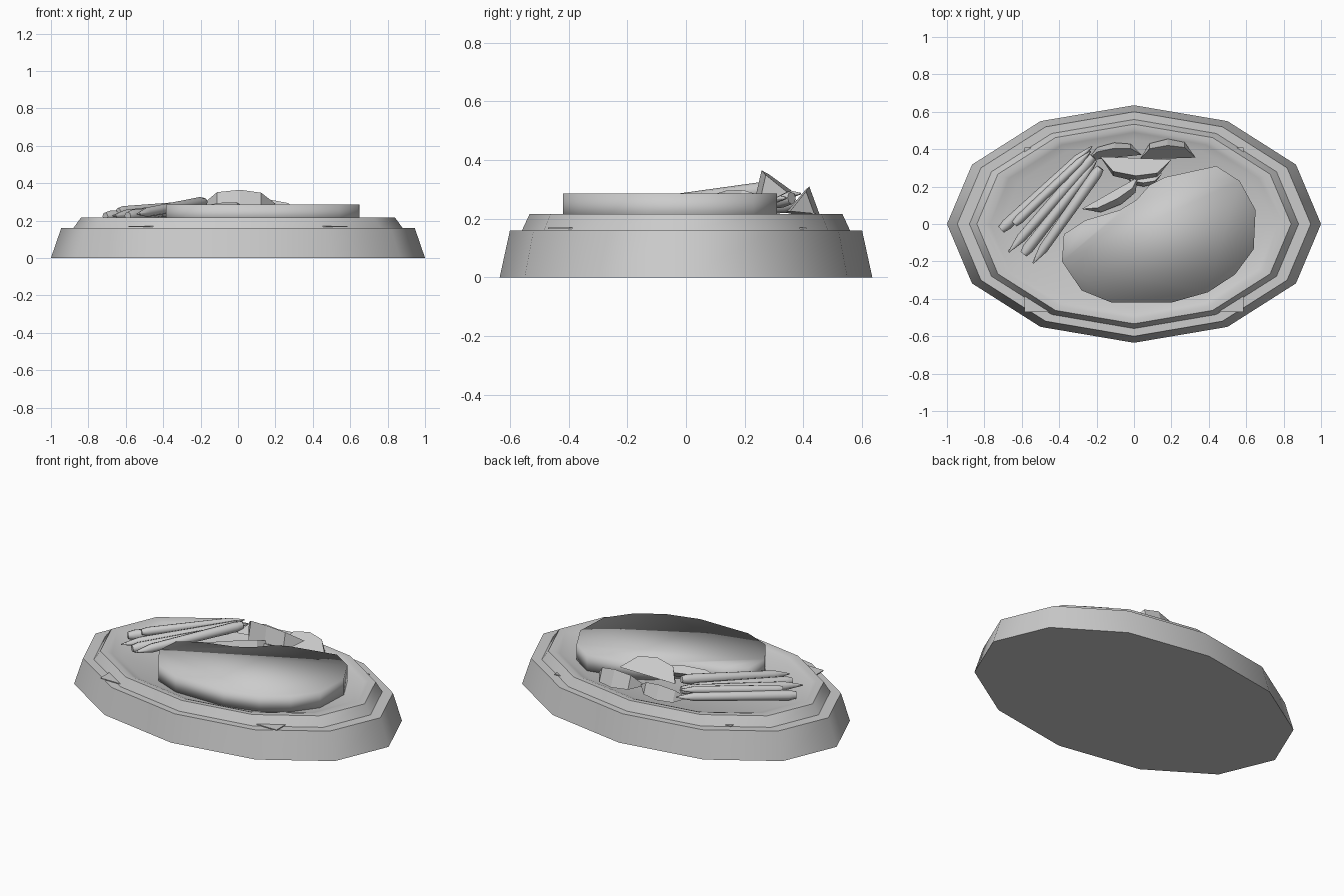
import bpy
import bmesh
from math import sin, cos, pi, radians
from mathutils import Vector

cube = bpy.data.objects.get("Cube")
if cube:
    bpy.data.objects.remove(cube)

grey = bpy.data.materials.new("plain grey")
grey.use_nodes = True
colour = (0.6, 0.6, 0.6, 1)
grey.diffuse_color = colour
grey.node_tree.nodes["Principled BSDF"].inputs["Base Color"].default_value = colour


def finish(name, bm, angle=None):
    """Turn a bmesh into an object; angle limits the smooth shading."""
    bmesh.ops.recalc_face_normals(bm, faces=bm.faces)
    mesh = bpy.data.meshes.new(name)
    for f in bm.faces:
        f.smooth = angle is not None
    bm.to_mesh(mesh)
    bm.free()
    if angle is not None and angle < 180:
        mesh.set_sharp_from_angle(angle=radians(angle))
    mesh.materials.append(grey)
    obj = bpy.data.objects.new(name, mesh)
    bpy.context.collection.objects.link(obj)
    return obj


def loft(bm, rings):
    """Skin a list of closed rings and cap both ends."""
    rings = [[bm.verts.new(p) for p in ring] for ring in rings]
    n = len(rings[0])
    for lo, hi in zip(rings, rings[1:]):
        for i in range(n):
            j = (i + 1) % n
            bm.faces.new((lo[i], lo[j], hi[j], hi[i]))
    bm.faces.new(rings[0])
    bm.faces.new(rings[-1])


# Oval twelve-sided plate on a stepped stand: (scale, height) profile
profile = [(1, 0), (0.945, 0.16), (0.88, 0.16), (0.84, 0.215), (0.8, 0.215),
           (0.77, 0.208), (0.71, 0.19)]
bm = bmesh.new()
loft(bm, [[(s * cos(i * pi / 6), 0.635 * s * sin(i * pi / 6), z) for i in range(12)]
          for s, z in profile])
finish("plate", bm, 50)

# Thin rectangular liner whose corners poke out of the stand
bm = bmesh.new()
loft(bm, [[(-0.585, -0.47, z), (0.585, -0.47, z), (0.585, 0.41, z), (-0.585, 0.41, z)]
          for z in (0.165, 0.17)])
finish("liner", bm)

# Thick slab of meat, softly shaded over its rim
outline = [(-0.375, -0.055), (-0.385, -0.2), (-0.28, -0.355), (-0.12, -0.42), (0.2, -0.42),
           (0.395, -0.365), (0.54, -0.27), (0.64, -0.135), (0.65, 0.075), (0.565, 0.23),
           (0.44, 0.31), (0.165, 0.25), (0.085, 0.21), (0.015, 0.13), (-0.075, 0.075),
           (-0.26, 0.02)]
bm = bmesh.new()
loft(bm, [[(x, y, z) for x, y in outline] for z in (0.185, 0.285)])
finish("steak", bm, 180)


def stick(name, thick_end, tip, radius=0.03, sides=8):
    """Vegetable stick with a blunt end and a pointed tip."""
    a, b = Vector(thick_end), Vector(tip)
    turn = (b - a).to_track_quat('Z', 'Y')
    rings = []
    for t, r in ((0, 0.7), (0.06, 1), (0.85, 0.85), (1, 0.12)):
        rings.append([a.lerp(b, t) + turn @ Vector((cos(k * 2 * pi / sides),
                                                    sin(k * 2 * pi / sides), 0)) * r * radius
                      for k in range(sides)])
    bm = bmesh.new()
    loft(bm, rings)
    finish(name, bm, 50)


stick("stick_1", (-0.71, -0.03, 0.222), (-0.225, 0.415, 0.25))
stick("stick_2", (-0.22, 0.36, 0.27), (-0.67, -0.15, 0.225))
stick("stick_3", (-0.59, -0.16, 0.225), (-0.2, 0.34, 0.27))
stick("stick_4", (-0.18, 0.3, 0.3), (-0.54, -0.21, 0.235))
stick("stick_5", (-0.64, 0.0, 0.25), (-0.23, 0.39, 0.285), 0.025)


def wedge(name, a, b, u, v):
    """Segment with straight edge a-b and two half-moon faces bulging along u and v."""
    a, b, u, v = map(Vector, (a, b, u, v))
    bm = bmesh.new()
    va, vb = bm.verts.new(a), bm.verts.new(b)
    arcs = [[bm.verts.new(a.lerp(b, t) + d * h)
             for t, h in ((0.18, 0.8), (0.5, 1), (0.8, 0.8))] for d in (u, v)]
    p, q = arcs
    bm.faces.new([va] + p + [vb])
    bm.faces.new([va] + q + [vb])
    for i in range(2):
        bm.faces.new((p[i], p[i + 1], q[i + 1], q[i]))
    bm.faces.new((va, p[0], q[0]))
    bm.faces.new((vb, p[2], q[2]))
    finish(name, bm)


wedge("wedge_centre", (-0.18, 0.36, 0.295), (0.2, 0.345, 0.29),
      (0, -0.095, 0.072), (0, -0.125, -0.06))
wedge("wedge_back", (0.03, 0.345, 0.225), (0.33, 0.355, 0.225),
      (0, 0.07, 0.085), (0, 0.105, -0.01))
wedge("wedge_side", (-0.25, 0.34, 0.22), (0.04, 0.37, 0.235),
      (0, 0.05, 0.06), (0, 0.08, -0.02))
wedge("wedge_front", (-0.28, 0.08, 0.25), (0.02, 0.25, 0.28),
      (0.04, -0.03, 0.03), (0.06, -0.06, -0.06))
wedge("wedge_under", (-0.05, 0.27, 0.25), (0.15, 0.27, 0.26),
      (0, -0.05, 0.02), (0, -0.07, -0.05))
